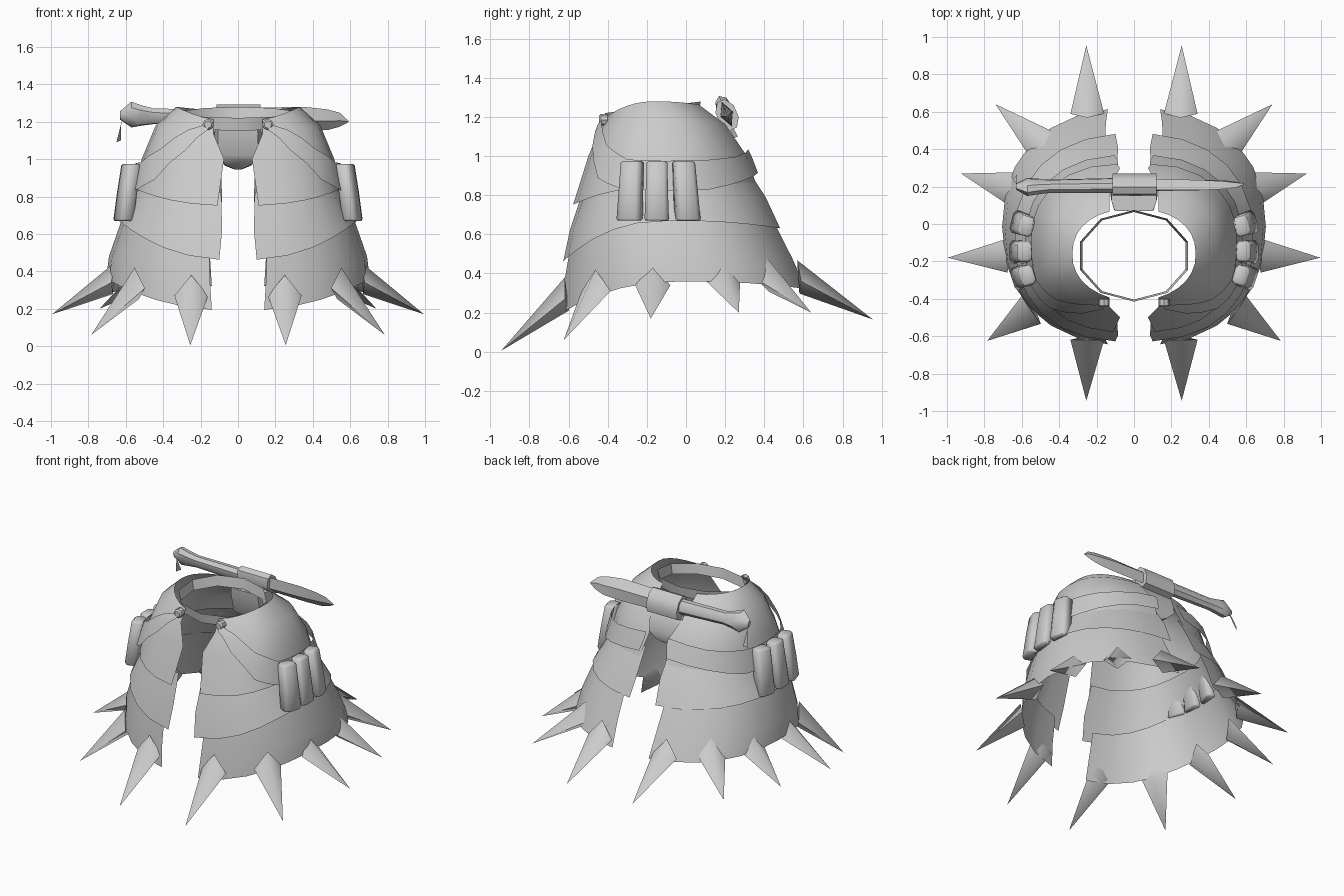
import bpy, bmesh, math
from mathutils import Vector, Matrix

cube = bpy.data.objects.get("Cube")
if cube:
    bpy.data.objects.remove(cube)

GREY = (0.6, 0.6, 0.6, 1)
mat = bpy.data.materials.new("plain grey")
mat.use_nodes = True
mat.diffuse_color = GREY
mat.node_tree.nodes["Principled BSDF"].inputs["Base Color"].default_value = GREY


def make(name, verts, faces, mirror=False, angle=40, fix=False):
    """Create a mesh object, optionally mirrored across x."""
    me = bpy.data.meshes.new(name)
    me.from_pydata([tuple(v) for v in verts], [], faces)
    if fix:
        bm = bmesh.new()
        bm.from_mesh(me)
        bmesh.ops.recalc_face_normals(bm, faces=bm.faces)
        bm.to_mesh(me)
        bm.free()
    me.materials.append(mat)
    ob = bpy.data.objects.new(name, me)
    bpy.context.scene.collection.objects.link(ob)
    bpy.ops.object.select_all(action='DESELECT')
    ob.select_set(True)
    bpy.context.view_layer.objects.active = ob
    bpy.ops.object.shade_smooth_by_angle(angle=math.radians(angle))
    if mirror:
        mod = ob.modifiers.new("mirror", 'MIRROR')
        mod.use_mirror_merge = False
    return ob


def grid_faces(cols, rows):
    return [(i * rows + j + 1, (i + 1) * rows + j + 1, (i + 1) * rows + j, i * rows + j)
            for i in range(cols - 1) for j in range(rows - 1)]


def loft(name, rings, mirror=False, angle=40):
    """Closed solid through a list of equal-sized vertex rings."""
    n = len(rings[0])
    verts = [p for r in rings for p in r]
    faces = [(k * n + i, k * n + (i + 1) % n, (k + 1) * n + (i + 1) % n, (k + 1) * n + i)
             for k in range(len(rings) - 1) for i in range(n)]
    faces += [tuple(range(n))[::-1], tuple(range(len(verts) - n, len(verts)))]
    return make(name, verts, faces, mirror, angle, fix=True)


# Skirt tiers, rows from top to bottom: (side x, front y, back y,
# side z, front z, back z, gap half width, front squareness)
TOP = [(.33, -.41, .08, 1.28, 1.20, 1.26, .13, .95),
       (.44, -.45, .21, 1.18, 1.13, 1.16, .13, .80),
       (.515, -.50, .30, 1.00, 1.00, 1.02, .075, .76),
       (.55, -.58, .36, .84, .75, .87, .11, .78)]
MIDDLE = [(.52, -.53, .32, .90, .82, .93, .09, .8),
          (.575, -.595, .41, .78, .62, .79, .085, .8),
          (.637, -.63, .485, .67, .46, .63, .10, .82)]
LOWER = [(.613, -.60, .45, .70, .52, .68, .155, .82),
         (.69, -.63, .55, .48, .35, .48, .15, .85),
         (.705, -.65, .62, .36, .19, .32, .14, .87)]
BACK_POW = .87


def row_at(rows, t):
    """Interpolate between tier rows."""
    k = max(0, min(len(rows) - 2, int(t)))
    return [a + (b - a) * (t - k) for a, b in zip(rows[k], rows[k + 1])]


def shell_point(row, u, off=0):
    """Point on a tier; u runs from the front gap (0) to the back gap (1)."""
    rx, yf, yb, zs, zf, zb, gap, power = row
    first = math.asin((gap / rx) ** (1 / power))
    last = math.pi - math.asin((gap / rx) ** (1 / BACK_POW))
    phi = first + (last - first) * u
    s, c = math.sin(phi), math.cos(phi)
    p = power if c > 0 else BACK_POW
    z = zs + ((zf if c > 0 else zb) - zs) * c * c
    return Vector(((rx + off) * s ** p,
                   (yf + yb) / 2 - ((yb - yf) / 2 + off) * math.copysign(abs(c) ** p, c), z))


def tier(name, rows, cols=13):
    verts = [shell_point(r, i / (cols - 1)) for i in range(cols) for r in rows]
    make(name, verts, grid_faces(cols, len(rows)), mirror=True)


tier("upper_skirt_plates", TOP)
tier("middle_skirt_plates", MIDDLE)
tier("lower_skirt_plates", LOWER)

# Slanted side belts: (u, upper t, lower t) along the upper plates
KEYS = [(0.02, .25, .7), (.12, .85, 1.65), (.25, 1.65, 2.55), (.38, 2.1, 2.98),
        (.5, 2.15, 3.1), (.65, 2.15, 3.1), (.82, 2.1, 2.9), (1, 1.9, 2.7)]
belt = []
for a, b in zip(KEYS, KEYS[1:]):
    belt += [[p + (q - p) * k / 2 for p, q in zip(a, b)] for k in range(2)]
belt.append(KEYS[-1])
verts = [shell_point(row_at(TOP, a + (b - a) * k / 3), u, .03)
         for u, a, b in belt for k in range(4)]
make("side_belts", verts, grid_faces(len(belt), 4), mirror=True)

# Waist band, narrowing downwards and tilted down to the front
N = 10
verts = []
for i in range(N + 1):
    a = 2 * math.pi * (i + .5) / N
    for r, dz in ((1, .035), (.955, -.035)):
        y = -.17 + .245 * r * math.sin(a)
        verts.append((.303 * r * math.cos(a), y, 1.215 + .12 * (y + .165) + dz))
make("waist_band", verts, grid_faces(N + 1, 2))

# Strap studs at the front
loft("strap_studs", [[(.16 + r * math.cos(a * math.pi / 4), y, 1.185 + r * math.sin(a * math.pi / 4))
                      for a in range(8)] for y, r in ((-.40, .03), (-.435, .03), (-.445, .02))],
     mirror=True)

# Spikes around the hem: base centre, tip
spikes = [((.25, -.62, .27), (.255, -.945, .005)),
          ((.55, -.46, .31), (.785, -.625, .06)),
          ((.68, -.17, .34), (.995, -.18, .17)),
          ((.65, .19, .36), (.925, .27, .20)),
          ((.50, .43, .37), (.74, .64, .20)),
          ((.25, .59, .36), (.255, .955, .165))]
verts, faces = [], []
for base, tip in spikes:
    base, tip = Vector(base), Vector(tip)
    d = (tip - base).normalized()
    side = d.cross(Vector((0, 0, 1))).normalized()
    up = side.cross(d)
    k = len(verts)
    verts += [base + side * .09, base + up * .085 - d * .07, base - side * .09,
              base - up * .06 + d * .02, tip]
    faces += [(k + i, k + (i + 1) % 4, k + 4) for i in range(4)] + [(k + 3, k + 2, k + 1, k)]
make("hem_spikes", verts, faces, mirror=True, angle=100, fix=True)

# Three boxy pouches on each side, fanned out: top y, bottom y, x shift, yaw
for n, (yt, yb, dx, yaw) in enumerate([(-.275, -.288, -.012, -18), (-.148, -.15, 0, 0),
                                       (-.012, .008, -.008, 15)]):
    turn = Matrix.Rotation(math.radians(yaw), 3, 'Z')
    rings = []
    for f, rx, ry in ((0, .032, .042), (.03, .04, .053), (.5, .043, .057),
                      (.97, .042, .062), (1, .036, .056)):
        c = Vector((.583 + dx + .041 * f, yt + (yb - yt) * f, .975 - .305 * f))
        rings.append([c + turn @ Vector((rx * p, ry * q, 0))
                      for p, q in ((1, .65), (.65, 1), (-.65, 1), (-1, .65),
                                   (-1, -.65), (-.65, -1), (.65, -1), (1, -.65))])
    loft("pouch_%d" % (n + 1), rings, mirror=True, angle=60)

# Back pouch between the plates: z, half width, front y, back y
rings = [[(-w, yb, z), (-w, (yf + yb) / 2, z), (-w * .85, yf, z),
          (w * .85, yf, z), (w, (yf + yb) / 2, z), (w, yb, z)]
         for z, w, yf, yb in ((1.19, .12, .07, .17), (1.14, .125, .075, .22),
                              (1.02, .125, .10, .25), (.965, .07, .14, .24),
                              (.945, .02, .17, .23))]
loft("back_pouch", rings)

# Knife across the back, leaning forward; lofts run along x
TILT = Matrix.Translation((0, .208, 1.215)) @ Matrix.Rotation(math.radians(23), 4, 'X')


def x_loft(name, sections, n, angle=40, turn=0.0):
    """Sections are (x, centre height, half height, half thickness)."""
    rings = [[TILT @ Vector((x, t * math.cos(2 * math.pi * i / n + turn),
                             c + h * math.sin(2 * math.pi * i / n + turn)))
              for i in range(n)] for x, c, h, t in sections]
    return loft(name, rings, angle=angle)


x_loft("knife_handle", [(-.63, .02, .025, .015), (-.57, .025, .075, .043),
                        (-.52, .02, .06, .04), (-.45, .015, .045, .035),
                        (-.10, .005, .05, .04)], 8)
x_loft("knife_blade", [(.10, 0, .065, .035), (.35, 0, .07, .03),
                       (.48, -.005, .06, .02), (.545, -.005, .04, .012),
                       (.59, -.015, .004, .003)], 4, 30)
x_loft("knife_clasp", [(-.115, -.005, .085, .055), (.12, -.005, .085, .055)], 8, 50, math.pi / 8)

# Small hanging tag on the pommel
make("pommel_tag", [(-.615, .20, 1.22), (-.65, .24, 1.09), (-.625, .265, 1.10), (-.625, .22, 1.19)],
     [(0, 1, 2, 3)])
